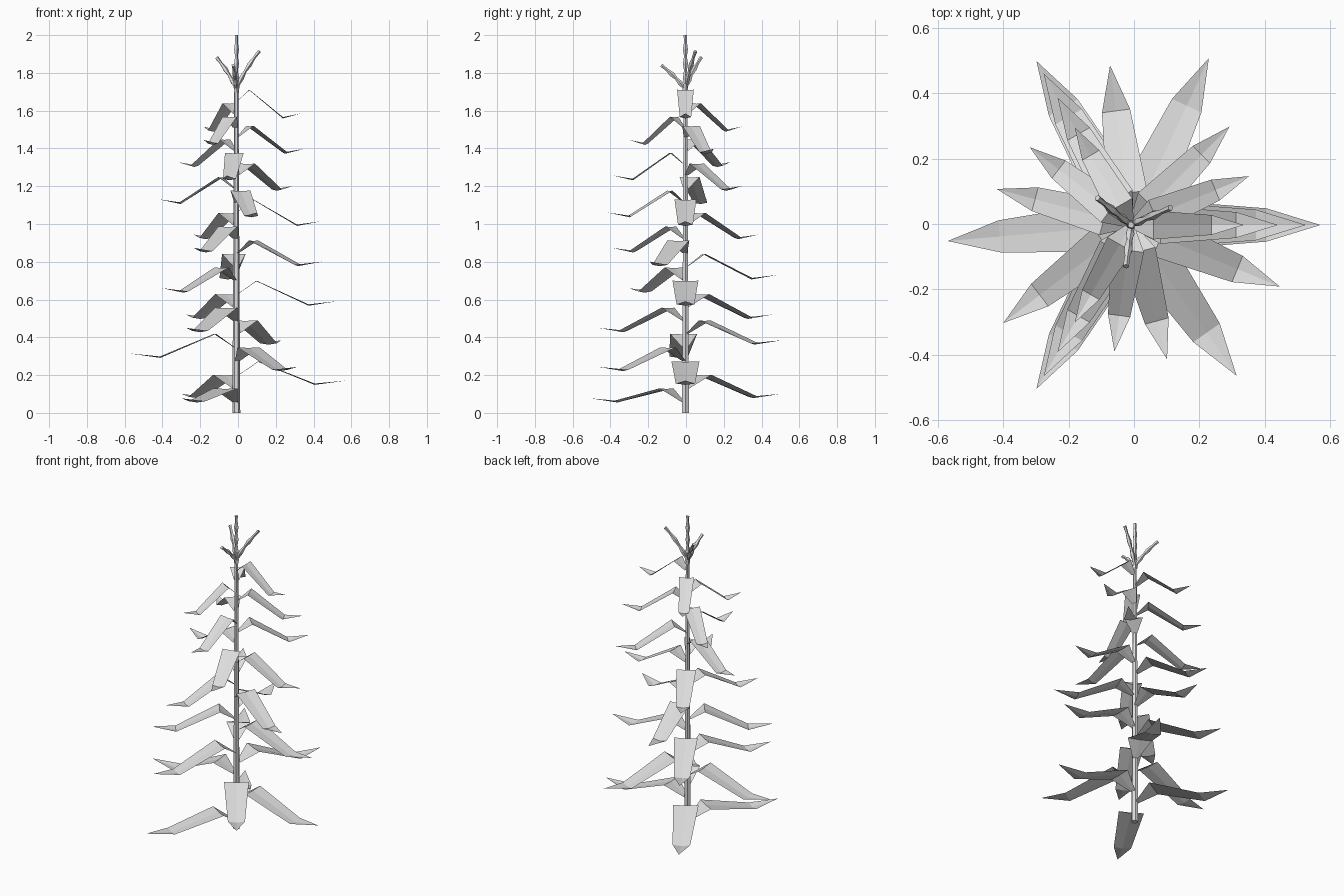
import bpy, bmesh, math
from mathutils import Vector

cube = bpy.data.objects.get("Cube")
if cube:
    bpy.data.objects.remove(cube, do_unlink=True)

grey = bpy.data.materials.new("plain_grey")
grey.use_nodes = True
colour = (0.72, 0.72, 0.72, 1)
grey.diffuse_color = colour
grey.node_tree.nodes["Principled BSDF"].inputs["Base Color"].default_value = colour

AXIS = Vector((-0.009, -0.003, 0))   # centre line of the stalk
UP = Vector((0, 0, 1))


def finish(name, bm):
    mesh = bpy.data.meshes.new(name)
    bm.to_mesh(mesh)
    bm.free()
    mesh.materials.append(grey)
    obj = bpy.data.objects.new(name, mesh)
    bpy.context.collection.objects.link(obj)


def tube(name, path, radii, sides):
    """Closed tube of flat faces along a path."""
    bm = bmesh.new()
    rings = []
    for i, (p, r) in enumerate(zip(path, radii)):
        along = path[min(i + 1, len(path) - 1)] - path[max(i - 1, 0)]
        turn = UP.rotation_difference(along)
        rings.append([bm.verts.new(p + turn @ Vector((
            r * math.cos(math.tau * k / sides),
            r * math.sin(math.tau * k / sides), 0))) for k in range(sides)])
    for a, b in zip(rings, rings[1:]):
        for k in range(sides):
            n = (k + 1) % sides
            bm.faces.new((a[k], a[n], b[n], b[k]))
    bm.faces.new(rings[0][::-1])
    bm.faces.new(rings[-1])
    finish(name, bm)


def leaf(name, angle, height, reach, t):
    """Folded strip: rises from the stalk, bends over, droops, then flicks out."""
    out = Vector((math.cos(angle), math.sin(angle), 0))
    side = Vector((-out.y, out.x, 0))
    knee_z = max(height - 0.115 - 0.03 * t, 0.062)   # lowest leaf clears the ground
    # distance from stalk, height, half width, depth of the central fold
    sections = [(0.01, height - 0.075 + 0.02 * t, 0.015, 0.002),
                (0.2 * reach, height, 0.128 * reach, 0.003),
                (0.715 * reach, knee_z, 0.088 * reach, 0.007)]
    bm = bmesh.new()
    rows = []
    for r, z, w, fold in sections:
        mid = AXIS + out * r + UP * z
        rows.append([bm.verts.new(mid + side * w),
                     bm.verts.new(mid - UP * fold),
                     bm.verts.new(mid - side * w)])
    for a, b in zip(rows, rows[1:]):
        for k in range(2):
            bm.faces.new((a[k], b[k], b[k + 1], a[k + 1]))
    tip = bm.verts.new(AXIS + out * reach + UP * (knee_z + 0.015 + 0.005 * t))
    for k in range(2):
        bm.faces.new((rows[-1][k], tip, rows[-1][k + 1]))
    bm.normal_update()
    if sum(f.normal.z for f in bm.faces) < 0:
        bmesh.ops.reverse_faces(bm, faces=bm.faces)
    finish(name, bm)


# Stalk
tube("stalk", [AXIS, AXIS + UP * 1.74], [0.021, 0.011], 6)

# Leaves in whorls of three, spiralling up the stalk: twist, reach, bend height
whorls = [(0, 0.58, 0.13), (65, 0.564, 0.347), (0, 0.535, 0.557), (-22.5, 0.493, 0.77),
          (0, 0.45, 0.987), (45, 0.426, 1.177), (22.5, 0.391, 1.377), (0, 0.345, 1.568)]
for w, (twist, reach, height) in enumerate(whorls):
    for n, base in enumerate((-120, 120, 0)):
        leaf(f"leaf_{w * 3 + n + 1}", math.radians(twist + base),
             height + 0.0715 * n, reach, (w * 3 + n) / 23)


# Beaded tassel on top
def tassel(name, tip, beads):
    start = AXIS + UP * 1.70
    steps = beads * 2
    path, radii = [], []
    for i in range(steps + 1):
        s = i / steps
        p = start.lerp(tip, s)
        bow = s ** 1.4               # steep at first, then leaning out
        p.x = start.x + (tip.x - start.x) * bow
        p.y = start.y + (tip.y - start.y) * bow
        path.append(p)
        radii.append(0.008 if i % 2 else 0.014)
    radii[-1] = 0.01
    tube(name, path, radii, 5)


tassel("tassel_centre", AXIS + UP * 2.0, 4)
tassel("tassel_left", Vector((0.112, 0.05, 1.915)), 3)
tassel("tassel_right", Vector((-0.112, 0.08, 1.88)), 3)
tassel("tassel_front", Vector((-0.025, -0.13, 1.84)), 3)
